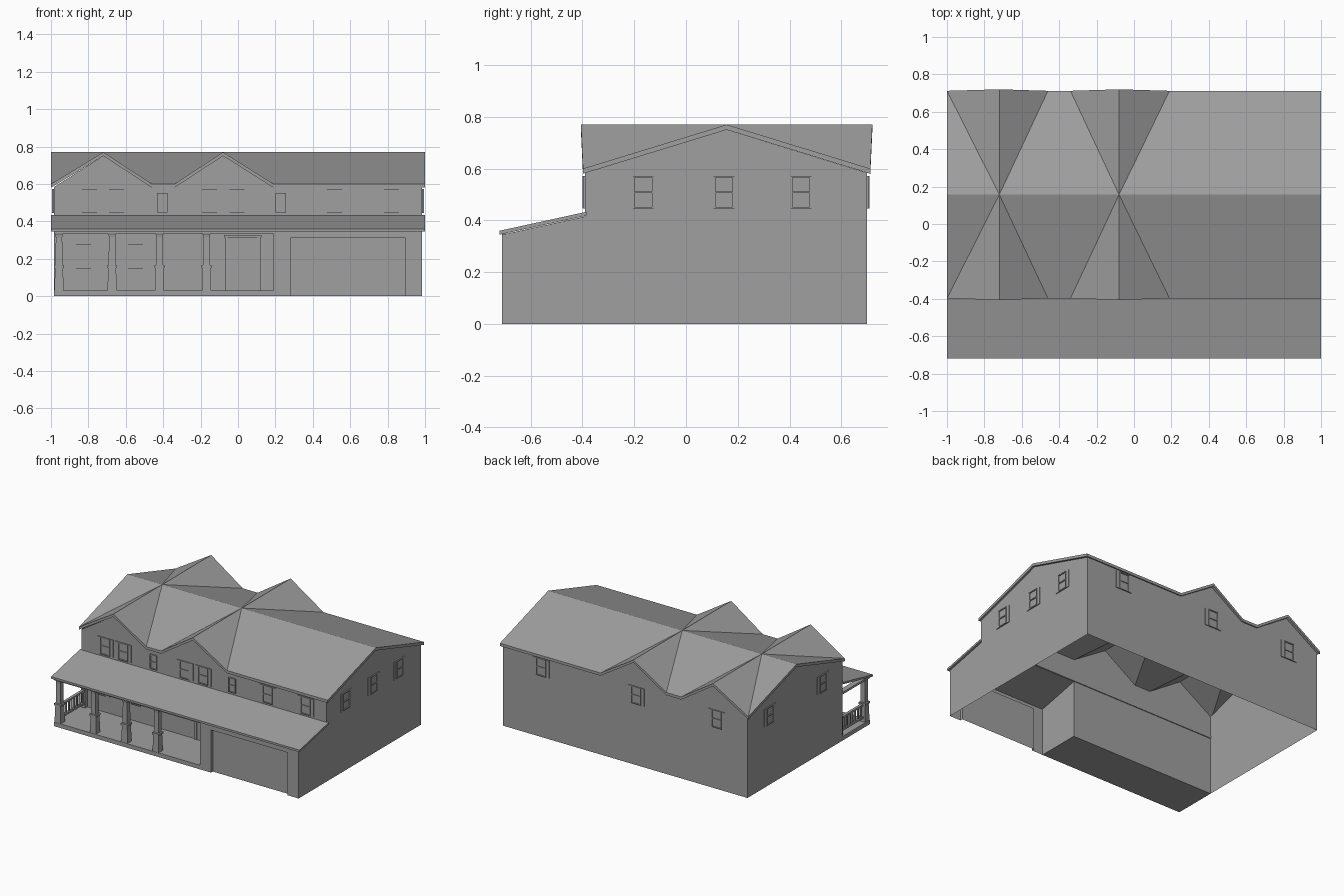
import bpy, bmesh, math
from mathutils import Matrix, Vector

if "Cube" in bpy.data.objects:
    bpy.data.objects.remove(bpy.data.objects["Cube"])

grey = bpy.data.materials.new("plain_grey")
grey.diffuse_color = (0.35, 0.35, 0.35, 1)
grey.use_nodes = True
grey.node_tree.nodes["Principled BSDF"].inputs["Base Color"].default_value = grey.diffuse_color


def finish(name, bm, normals=True):
    if normals:
        bmesh.ops.recalc_face_normals(bm, faces=bm.faces)
    me = bpy.data.meshes.new(name)
    bm.to_mesh(me)
    bm.free()
    me.materials.append(grey)
    ob = bpy.data.objects.new(name, me)
    bpy.context.collection.objects.link(ob)
    return ob


def box(bm, x0, x1, y0, y1, z0, z1):
    m = Matrix.Translation(((x0 + x1) / 2, (y0 + y1) / 2, (z0 + z1) / 2))
    bmesh.ops.create_cube(bm, size=1, matrix=m @ Matrix.Diagonal((x1 - x0, y1 - y0, z1 - z0, 1)))


def face(bm, pts):
    return bm.faces.new([bm.verts.new(p) for p in pts])


# main roof: a long ridge crossed by two gables, same on front and back
EAVE, TOP, MID, THICK = 0.60, 0.77, 0.157, 0.02
bm = bmesh.new()
for s in (-1, 1):
    e, g = MID + s * 0.555, MID + s * 0.563
    h1, h2 = (-0.72, MID, TOP), (-0.08, MID, TOP)
    p = [(x, e, EAVE) for x in (-1, -0.46, -0.34, 0.19, 1)]
    r1, r2 = (-0.72, g, TOP), (-0.08, g, TOP)
    for f in ([(-1, MID, TOP), p[0], h1], [p[0], r1, h1], [r1, p[1], h1],
              [p[1], p[2], h2, h1], [p[2], r2, h2], [r2, p[3], h2],
              [p[3], p[4], (1, MID, TOP), h2]):
        face(bm, f if s < 0 else f[::-1])
bmesh.ops.remove_doubles(bm, verts=bm.verts, dist=1e-4)
top = bm.faces[:]
low = bmesh.ops.extrude_face_region(bm, geom=top, use_keep_orig=True)["geom"]
bmesh.ops.translate(bm, verts=[v for v in low if isinstance(v, bmesh.types.BMVert)], vec=(0, 0, -THICK))
finish("main_roof", bm)

# house walls: open shell whose tops follow the roof
W, YF, YB, YG = 0.985, -0.39, 0.70, -0.71
ze, zp = EAVE - THICK + 0.003, TOP - THICK
gables = [(W, ze), (0.19, ze), (-0.08, zp), (-0.34, ze), (-0.46, ze), (-0.72, zp), (-W, ze)]
bm = bmesh.new()
face(bm, [(x, YB, z) for x, z in [(-W, 0), (W, 0)] + gables][::-1])
face(bm, [(x, YF, z) for x, z in [(-W, 0), (0.19, 0), (0.19, 0.415), (W, 0.415)] + gables])
face(bm, [(-W, y, z) for y, z in ((YF, 0), (YF, ze), (MID, zp), (YB, ze), (YB, 0))])
face(bm, [(W, y, z) for y, z in ((YG, 0), (YB, 0), (YB, ze), (MID, zp), (YF, ze), (YF, 0.415), (YG, 0.345))])
finish("house_walls", bm, False)

# garage front and side with a recessed door
bm = bmesh.new()
D0, D1, DH, DY = 0.28, 0.895, 0.31, -0.69
face(bm, [(0.19, y, z) for y, z in ((YF, 0), (YG, 0), (YG, 0.345), (YF, 0.415))])
face(bm, [(x, YG, z) for x, z in ((0.19, 0), (D0, 0), (D0, DH), (D1, DH), (D1, 0), (W, 0), (W, 0.345), (0.19, 0.345))])
face(bm, [(D0, YG, 0), (D0, DY, 0), (D0, DY, DH), (D0, YG, DH)])
face(bm, [(D1, DY, 0), (D1, YG, 0), (D1, YG, DH), (D1, DY, DH)])
face(bm, [(D0, YG, DH), (D0, DY, DH), (D1, DY, DH), (D1, YG, DH)])
finish("garage_walls", bm, False)
bm = bmesh.new()
face(bm, [(D0, DY, 0), (D1, DY, 0), (D1, DY, DH), (D0, DY, DH)])
finish("garage_door", bm, False)

# porch roof slab
bm = bmesh.new()
f = face(bm, [(-1, y, z) for y, z in ((-0.72, 0.345), (-0.385, 0.418), (-0.385, 0.433), (-0.72, 0.36))])
ex = bmesh.ops.extrude_face_region(bm, geom=[f])["geom"]
bmesh.ops.translate(bm, verts=[v for v in ex if isinstance(v, bmesh.types.BMVert)], vec=(2, 0, 0))
finish("porch_roof", bm)

# porch floor and beam
bm = bmesh.new()
box(bm, -W, 0.19, YG, YF, 0, 0.03)
finish("porch_floor", bm)
bm = bmesh.new()
box(bm, -W, 0.19, YG, -0.67, 0.335, 0.35)
box(bm, -W, -0.945, -0.67, YF, 0.335, 0.35)
finish("porch_beam", bm)

# porch columns: tapered pedestal, cap, shaft and flared top
PROFILE = [(0.025, 0.03), (0.021, 0.15), (0.027, 0.152), (0.027, 0.166), (0.019, 0.168),
           (0.017, 0.315), (0.019, 0.328), (0.024, 0.338)]
for cx in (-0.957, -0.673, -0.42, -0.168):
    bm = bmesh.new()
    rings = [[bm.verts.new((cx + sx * r, -0.683 + sy * r, z)) for sx, sy in ((-1, -1), (1, -1), (1, 1), (-1, 1))]
             for r, z in PROFILE]
    for a, b in zip(rings, rings[1:]):
        for i in range(4):
            bm.faces.new((a[i], a[(i + 1) % 4], b[(i + 1) % 4], b[i]))
    bm.faces.new(rings[-1])
    finish("porch_column", bm)

# railing on the open left end
bm = bmesh.new()
for z in (0.055, 0.145):
    box(bm, -0.967, -0.947, -0.67, YF, z, z + 0.013)
for i in range(8):
    y = -0.64 + i * 0.031
    box(bm, -0.962, -0.952, y - 0.005, y + 0.005, 0.06, 0.15)
box(bm, -0.975, -0.94, -0.415, YF, 0.03, 0.165)
finish("porch_railing", bm)

# front door with frame
bm = bmesh.new()
box(bm, -0.07, -0.055, YF - 0.01, YF, 0.03, 0.32)
box(bm, 0.105, 0.12, YF - 0.01, YF, 0.03, 0.32)
box(bm, -0.075, 0.125, YF - 0.013, YF, 0.315, 0.328)
box(bm, -0.055, 0.105, YF - 0.004, YF, 0.03, 0.315)
finish("front_door", bm)


# windows: frame, two sashes and optional shutters, built facing the front
def window(at, turn, z0=0.445, z1=0.572, w=0.08, shutters=True):
    bm = bmesh.new()
    h, t, zm = w / 2, 0.007, (z0 + z1) / 2
    for x in (-h, h - t):
        box(bm, x, x + t, -0.009, 0, z0, z1)
    for z in (z0, z1 - t, zm - t / 2):
        box(bm, -h + t, h - t, -0.009, 0, z, z + t)
    box(bm, -h + t, h - t, -0.003, 0, z0 + t, z1 - t)
    if shutters:
        for s in (-1, 1):
            a, b = sorted((s * h, s * (h + 0.026)))
            box(bm, a, b, -0.005, 0, z0, z1)
    ob = finish("window", bm)
    ob.location = Vector((at[0], at[1], 0))
    ob.rotation_euler.z = math.radians(turn)


for x in (-0.795, -0.65, -0.153, -0.005, 0.515, 0.82):
    window((x, YF), 0)
for x in (-0.405, 0.228):
    window((x, YF), 0, 0.447, 0.553, 0.055, False)
for x in (-0.825, -0.548):
    window((x, YF), 0, 0.148, 0.28)
for y in (-0.165, 0.147, 0.445):
    window((W, y), 90)
for x in (0.675, -0.09, -0.74):
    window((x, YB), 180)
for y in (-0.165, 0.445):
    window((-W, y), -90)
